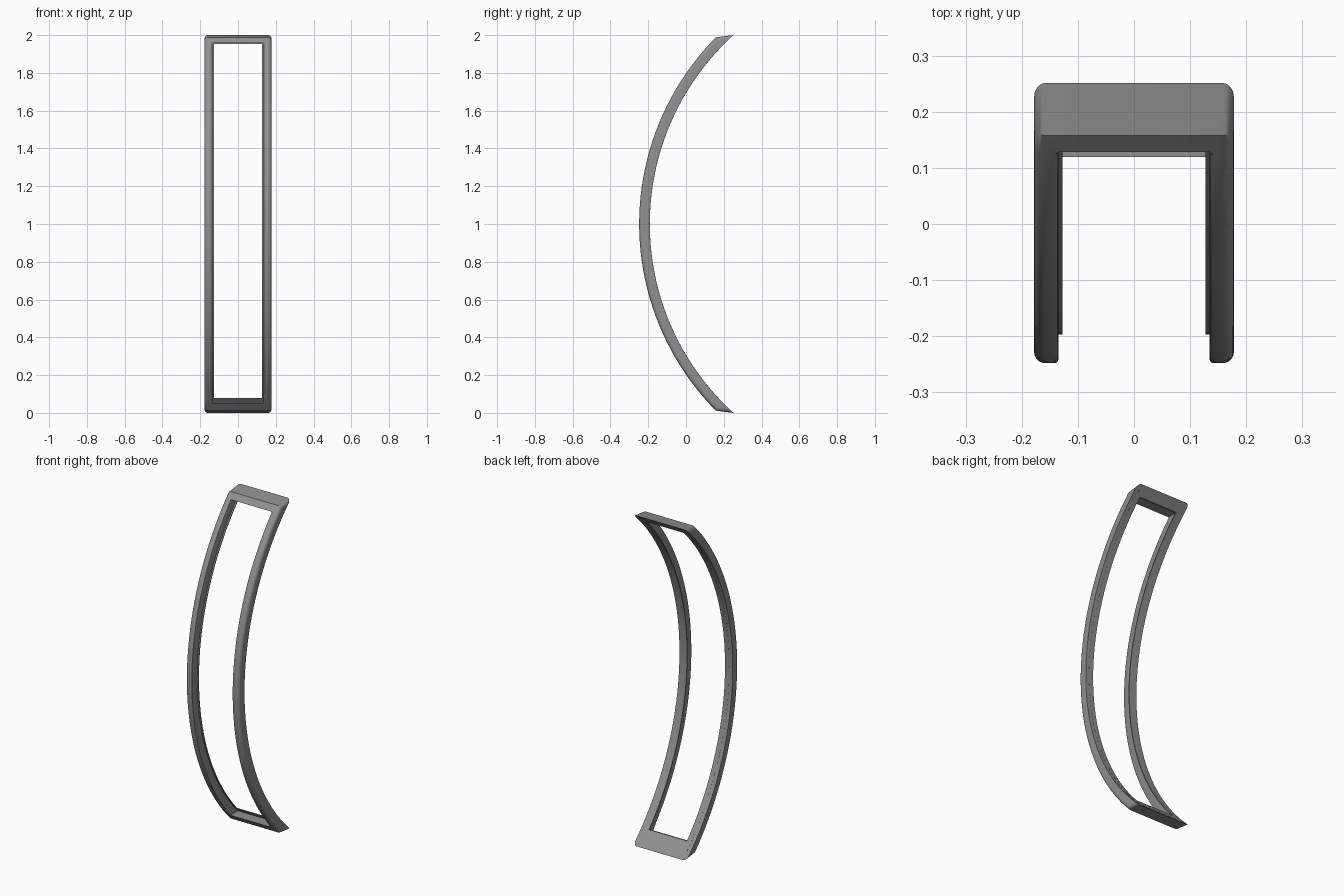
import bpy, bmesh, math

if "Cube" in bpy.data.objects:
    bpy.data.objects.remove(bpy.data.objects["Cube"])

CY = 1.158               # arc centre in y (z centre is 1)
R_OUT, R_IN = 1.406, 1.35
HALF_W, ROUND = 0.178, 0.02
SLOPE = 0.126            # tilt of the end caps

grey = bpy.data.materials.new("grey")
grey.diffuse_color = (0.28, 0.28, 0.28, 1)
grey.use_nodes = True
grey.node_tree.nodes["Principled BSDF"].inputs["Base Color"].default_value = grey.diffuse_color


def end_angle(r, inset):
    """Angle at which an arc of radius r meets the end cap."""
    k = 0.988 + SLOPE * (CY - 0.155) - inset
    return math.asin(k / (r * math.hypot(1, SLOPE))) - math.atan(SLOPE)


def arc(r, end, n=44):
    return [(CY - r * math.cos(end * t), 1 + r * math.sin(end * t))
            for t in (2 * i / n - 1 for i in range(n + 1))]


def bow(outer, inner, inset=0.0, trim=0.0):
    """Crescent outline in the y-z plane."""
    return (arc(outer - inset, end_angle(outer - inset, inset + trim))
            + arc(inner, end_angle(inner, inset + trim))[::-1])


def loft(name, slices):
    """Solid through (x, outline) slices."""
    bm = bmesh.new()
    rings = [[bm.verts.new((x, y, z)) for y, z in pts] for x, pts in slices]
    for a, b in zip(rings, rings[1:]):
        for i in range(len(a)):
            j = (i + 1) % len(a)
            bm.faces.new((a[i], a[j], b[j], b[i]))
    for ring in (rings[0], rings[-1]):
        m = len(ring)
        for i in range(m // 2 - 1):
            bm.faces.new((ring[i], ring[i + 1], ring[m - 2 - i], ring[m - 1 - i]))
    bmesh.ops.recalc_face_normals(bm, faces=bm.faces)
    me = bpy.data.meshes.new(name)
    bm.to_mesh(me)
    bm.free()
    me.materials.append(grey)
    ob = bpy.data.objects.new(name, me)
    bpy.context.collection.objects.link(ob)
    return ob


def cut_window(ob, half_x, z0, z1):
    """Cut a straight rectangular opening from front to back."""
    bpy.ops.mesh.primitive_cube_add(size=1, location=(0, 0, (z0 + z1) / 2))
    cutter = bpy.context.object
    cutter.scale = (2 * half_x, 2, z1 - z0)
    mod = ob.modifiers.new("window", 'BOOLEAN')
    mod.object, mod.solver = cutter, 'EXACT'
    bpy.context.view_layer.objects.active = ob
    bpy.ops.object.modifier_apply(modifier=mod.name)
    bpy.data.objects.remove(cutter)


def smooth(ob):
    bpy.ops.object.select_all(action='DESELECT')
    ob.select_set(True)
    bpy.context.view_layer.objects.active = ob
    bpy.ops.object.shade_smooth_by_angle(angle=math.radians(35))


# Curved frame with rounded front and end edges
steps = [math.radians(15 * i) for i in range(7)]
half = [(HALF_W - ROUND + ROUND * math.sin(a),
         bow(R_OUT, R_IN, ROUND * (1 - math.cos(a)))) for a in steps]
frame = loft("curved_frame", [(-x, p) for x, p in half[::-1]] + half)
cut_window(frame, 0.135, 0.052, 1.957)

# Soften the front rim of the opening
bm = bmesh.new()
bm.from_mesh(frame.data)


def on_rim(v):
    r = math.hypot(v.co.y - CY, v.co.z - 1)
    return abs(abs(v.co.x) - 0.135) < 1e-3 and r > R_OUT - 0.004


rim = [e for e in bm.edges if all(on_rim(v) for v in e.verts)
       and abs(e.verts[0].co.x - e.verts[1].co.x) < 1e-3]
bmesh.ops.bevel(bm, geom=rim, offset=0.006, segments=2, profile=0.5,
                affect='EDGES', clamp_overlap=True)
bm.to_mesh(frame.data)
bm.free()
smooth(frame)

# Thin lip around the back of the opening
lip_outline = bow(R_IN + 0.005, R_IN - 0.0005, 0.0, 0.015)
lip = loft("back_lip", [(-0.155, lip_outline), (0.155, lip_outline)])
cut_window(lip, 0.127, 0.078, 1.952)
smooth(lip)
